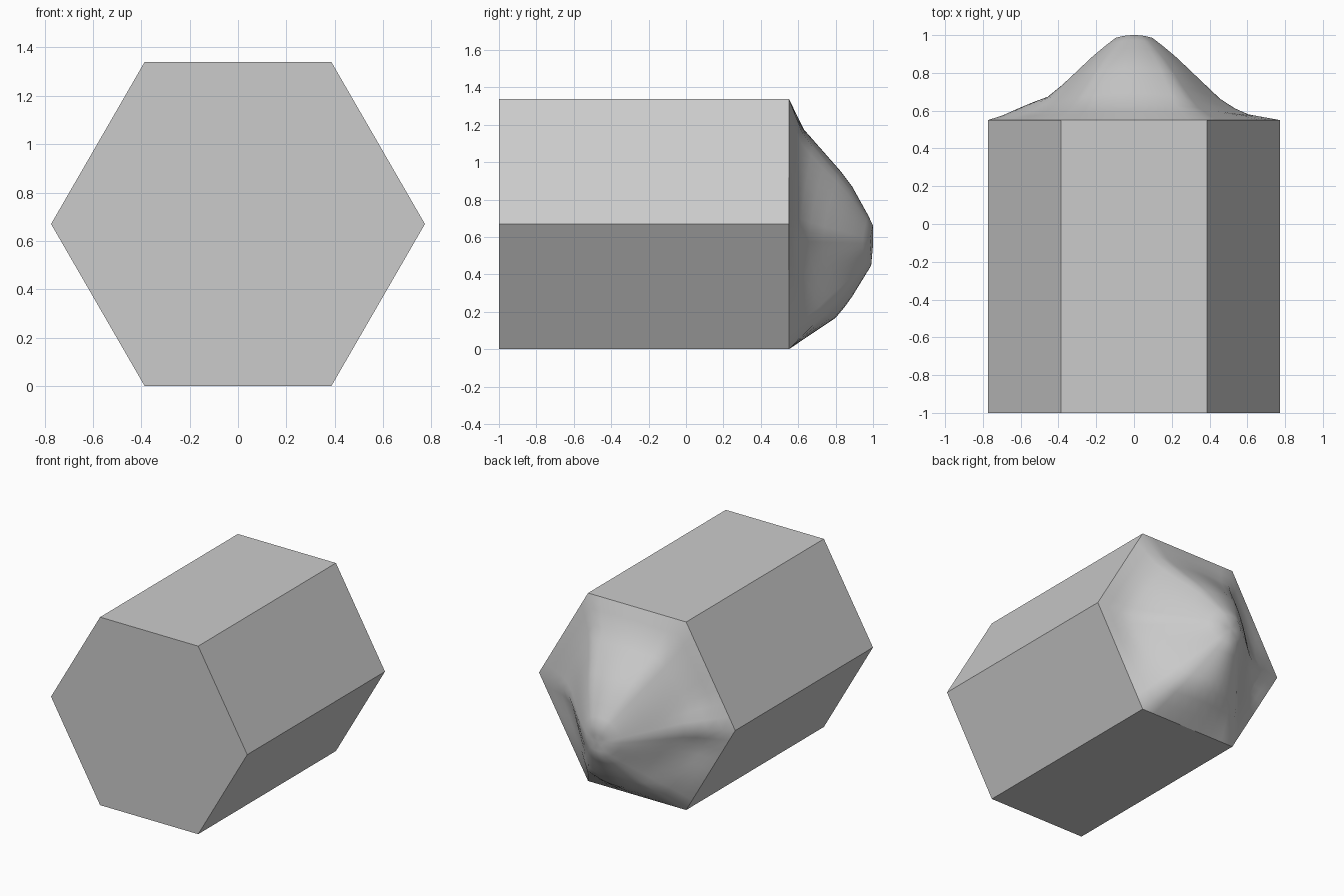
import bpy, bmesh
from math import cos, sin, pi, exp, hypot
from mathutils import Vector

if "Cube" in bpy.data.objects:
    bpy.data.objects.remove(bpy.data.objects["Cube"])

R, ZC, Y0, Y1 = 0.773, 0.67, -1.0, 0.55
corners = [Vector((R * cos(i * pi / 3), ZC + R * sin(i * pi / 3))) for i in range(6)]
PEAK = Vector((0, 0.56))


def finish(name, bm, smooth):
    bmesh.ops.recalc_face_normals(bm, faces=bm.faces)
    me = bpy.data.meshes.new(name)
    bm.to_mesh(me)
    bm.free()
    for p in me.polygons:
        p.use_smooth = smooth
    ob = bpy.data.objects.new(name, me)
    bpy.context.collection.objects.link(ob)


def interp(profile, t):
    for (a, ya), (b, yb) in zip(profile, profile[1:]):
        if t <= b:
            return ya + (yb - ya) * (t - a) / (b - a)
    return profile[-1][1]


# hexagonal body, closed at the front, open under the domed tip
bm = bmesh.new()
front = [bm.verts.new((c.x, Y0, c.y)) for c in corners]
back = [bm.verts.new((c.x, Y1, c.y)) for c in corners]
bm.faces.new(front)
for i in range(6):
    j = (i + 1) % 6
    bm.faces.new((front[i], front[j], back[j], back[i]))
finish("hexagonal_body", bm, False)

# tip profiles: (fraction from peak to rim, y)
UP = [(0, 1.0), (.14, 1.0), (.44, .87), (.79, .63), (1, .55)]
DOWN = [(0, 1.0), (.2, .99), (.55, .87), (.7, .80), (1, .55)]
SIDE = [(0, 1.0), (.13, .985), (.26, .91), (.6, .66), (.75, .585), (1, .55)]

# domed tip: hexagonal rim easing into round rings
bm = bmesh.new()
SEG = 8
rim = [corners[i].lerp(corners[(i + 1) % 6], k / SEG) for i in range(6) for k in range(SEG)]
rings = []
for t in (1, .9, .79, .7, .6, .5, .4, .3, .2, .13, .06):
    ring = []
    for p in rim:
        d = p - PEAK
        n = d.normalized()
        ry = 0.78 if n.y > 0 else 0.56
        rounded = n / hypot(n.x / 0.75, n.y / ry)
        q = PEAK + t * rounded.lerp(d, t)
        w = n.y ** 2
        y = (1 - w) * interp(SIDE, t) + w * interp(UP if n.y > 0 else DOWN, t)
        # small swelling near the left corner
        if t < 1:
            y += 0.04 * exp(-((q.x + .57) ** 2 + (q.y - .67) ** 2) / .012)
        ring.append(bm.verts.new((q.x, y, q.y)))
    rings.append(ring)
count = len(rim)
for a, b in zip(rings, rings[1:]):
    for i in range(count):
        j = (i + 1) % count
        bm.faces.new((a[i], a[j], b[j], b[i]))
top = bm.verts.new((0, 1.0, PEAK.y))
for i in range(count):
    bm.faces.new((rings[-1][i], rings[-1][(i + 1) % count], top))
finish("domed_tip", bm, True)
